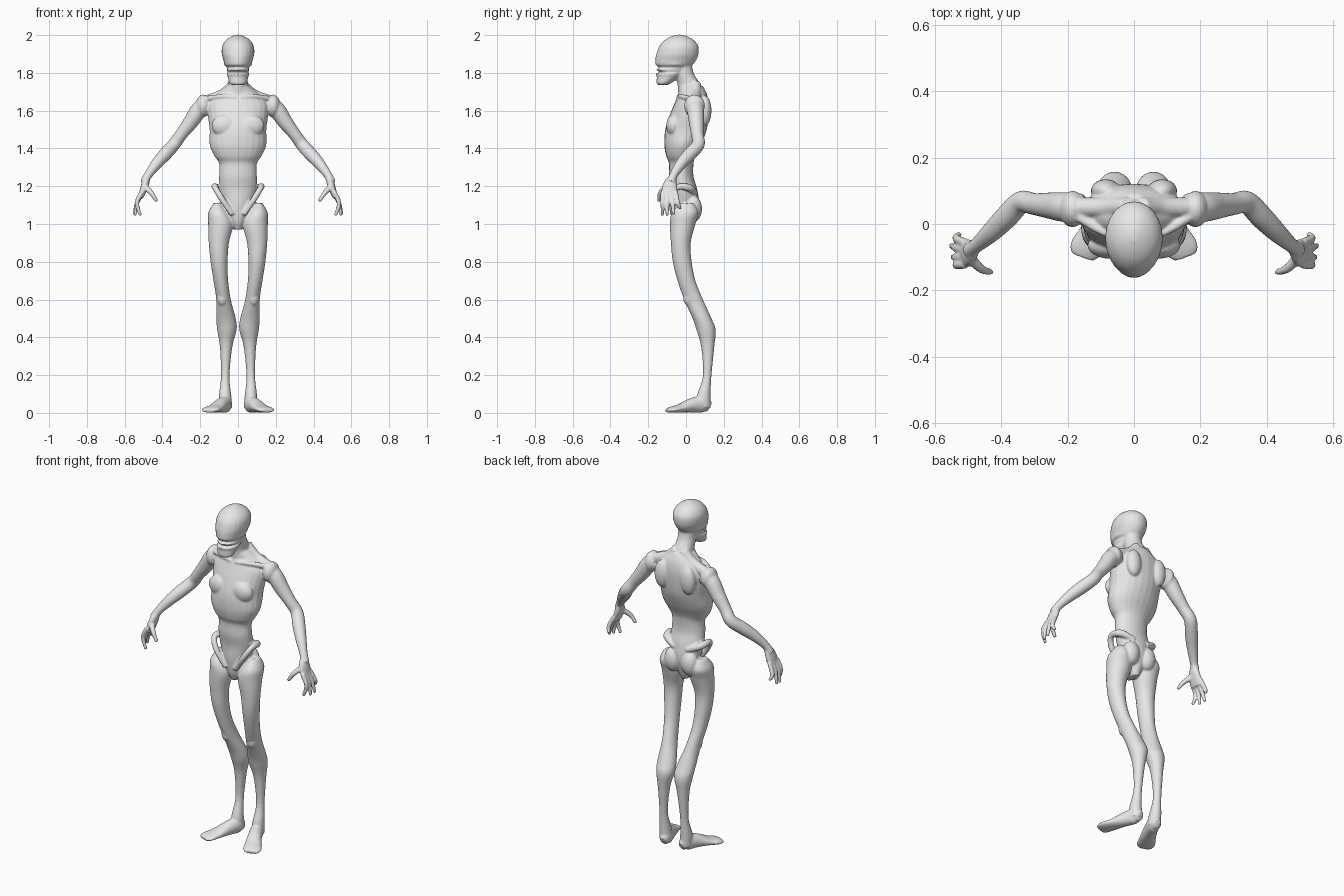
import bpy
import bmesh
import math
from mathutils import Vector, Matrix

if "Cube" in bpy.data.objects:
    bpy.data.objects.remove(bpy.data.objects["Cube"], do_unlink=True)

SIDES = 24
STEPS = 5
UP = Vector((0, 0, 1))
DEPTH = Vector((0, 1, 0))
body_mesh = bmesh.new()


def spline(rows):
    """Catmull-Rom interpolation of every column in a list of sections."""
    result = []
    last = len(rows) - 1
    for i in range(last):
        a, b = rows[max(i - 1, 0)], rows[i]
        c, d = rows[i + 1], rows[min(i + 2, last)]
        for step in range(STEPS):
            t = step / STEPS
            result.append([
                q + t / 2 * (r - p + t * (2 * p - 5 * q + 4 * r - s + t * (3 * (q - r) + s - p)))
                for p, q, r, s in zip(a, b, c, d)])
    result.append(list(rows[-1]))
    return result


def skin(rings, paired):
    """Bridge rings into a closed shell, on one or both sides of the body."""
    for side in ((1, -1) if paired else (1,)):
        loops = [[body_mesh.verts.new((side * p.x, p.y, max(p.z, 0))) for p in ring]
                 for ring in rings]
        for low, high in zip(loops, loops[1:]):
            for i in range(SIDES):
                j = (i + 1) % SIDES
                body_mesh.faces.new((low[i], low[j], high[j], high[i]))
        body_mesh.faces.new(loops[0][::-1])
        body_mesh.faces.new(loops[-1])


def ellipse(center, across, along):
    angles = [math.tau * i / SIDES for i in range(SIDES)]
    return [center + across * math.cos(a) + along * math.sin(a) for a in angles]


def stack(rows, paired=False):
    """Level sections: height, inner x, outer x, front y, back y."""
    rings = []
    for z, x0, x1, front, back in spline(rows):
        center = Vector(((x0 + x1) / 2, (front + back) / 2, z))
        rings.append(ellipse(center, Vector(((x1 - x0) / 2, 0, 0)), DEPTH * (back - front) / 2))
    skin(rings, paired)


def trunk(rows):
    """Central level sections: height, half width, front y, back y."""
    stack([(z, -half, half, front, back) for z, half, front, back in rows])


def tube(rows, reference=DEPTH):
    """Paired limb along a path: x, y, z, radius and optional second radius."""
    path = spline([row if len(row) > 4 else (*row, row[3]) for row in rows])
    points = [Vector(row[:3]) for row in path]
    rings = []
    for i, row in enumerate(path):
        tangent = points[min(i + 1, len(path) - 1)] - points[max(i - 1, 0)]
        across = tangent.cross(reference).normalized()
        along = tangent.cross(across).normalized()
        rings.append(ellipse(points[i], across * row[3], along * row[4]))
    skin(rings, True)


def bulge(center, size):
    """Paired ellipsoid for a muscle or a bony knob."""
    for side in (1, -1):
        place = Matrix.Translation((side * center[0], center[1], center[2]))
        bmesh.ops.create_uvsphere(body_mesh, u_segments=SIDES, v_segments=SIDES // 2, radius=1,
                                  matrix=place @ Matrix.Diagonal((*size, 1)))


# Torso: pelvis, narrow waist, rib cage, shoulders
trunk([(.97, .02, -.05, .03), (1.02, .05, -.07, .05), (1.1, .08, -.08, .07),
       (1.18, .1, -.08, .06), (1.25, .1, -.09, .04), (1.32, .1, -.09, .04),
       (1.36, .125, -.105, .05), (1.42, .15, -.115, .08), (1.5, .15, -.11, .11),
       (1.58, .16, -.085, .12), (1.64, .16, -.06, .12), (1.69, .11, -.04, .11),
       (1.73, .06, -.04, .09)])

# Neck
trunk([(1.66, .06, -.04, .1), (1.74, .052, -.045, .075), (1.8, .05, -.06, .04),
       (1.86, .05, -.05, .03)])

# Head: chin, grooved mouth, eyeless brow, domed skull
trunk([(1.735, .025, -.145, -.1), (1.745, .045, -.155, -.08), (1.78, .055, -.155, -.03),
       (1.795, .06, -.16, -.01), (1.805, .054, -.138, 0), (1.816, .06, -.158, .01),
       (1.829, .058, -.14, .02), (1.842, .07, -.16, .035), (1.87, .078, -.162, .055),
       (1.9, .086, -.157, .066), (1.94, .084, -.142, .066), (1.97, .067, -.117, .045),
       (1.99, .04, -.085, .015), (2.002, .01, -.05, -.02)])

# Legs
stack([(1.11, .09, .13, -.03, .04), (1.06, .05, .157, -.075, .065), (1, .025, .158, -.085, .05),
       (.9, .048, .155, -.08, .025), (.8, .055, .145, -.07, .03), (.7, .052, .13, -.045, .05),
       (.6, .038, .115, -.01, .09), (.5, .012, .115, .035, .135), (.44, .007, .11, .055, .157),
       (.35, .03, .096, .08, .15), (.2, .045, .09, .09, .135), (.1, .037, .1, .06, .13),
       (.03, .03, .1, .05, .13)], paired=True)

# Feet, toes turned outward
tube([(.06, .125, .03, .02, .025), (.065, .09, .045, .034, .045), (.09, .03, .04, .038, .038),
      (.12, -.03, .025, .045, .023), (.145, -.075, .017, .05, .016), (.155, -.1, .012, .035, .01)],
     reference=UP)

# Arms
tube([(.15, .05, 1.63, .04), (.2, .05, 1.61, .045), (.25, .055, 1.54, .04),
      (.3, .06, 1.475, .033), (.34, .065, 1.42, .034), (.385, .02, 1.37, .035),
      (.43, -.025, 1.32, .03), (.475, -.065, 1.26, .022), (.495, -.08, 1.22, .024)])

# Palms
tube([(.48, -.07, 1.25, .018, .02), (.495, -.085, 1.2, .02, .04), (.515, -.09, 1.14, .014, .042)])

# Four fingers fanned front to back
for number, tip in enumerate([(.515, -.125, 1.045), (.545, -.1, 1.045),
                              (.55, -.065, 1.05), (.525, -.03, 1.08)]):
    root_y = -.122 + .022 * number
    tube([(.508, root_y, 1.17, .013), (.535, (root_y + tip[1]) / 2, 1.11, .012), (*tip, .008)])

# Thumbs
tube([(.495, -.1, 1.2, .017), (.46, -.135, 1.165, .013), (.43, -.145, 1.12, .009)])

# Flared hip crests, collarbones, neck-to-shoulder muscles
tube([(.03, -.07, 1.05, .014), (.09, -.075, 1.14, .016), (.122, -.045, 1.195, .016),
      (.11, .02, 1.19, .02), (.04, .05, 1.16, .015)], reference=UP)
tube([(.015, -.04, 1.67, .012), (.09, -.025, 1.675, .012), (.18, .03, 1.66, .016)], reference=UP)
tube([(.02, .05, 1.74, .03), (.08, .05, 1.685, .03), (.17, .05, 1.65, .03)], reference=UP)

# Shoulder caps, shoulder blades, chest, buttocks, knees, ankles, cheekbones
bulge((.185, .045, 1.625), (.04, .055, .06))
bulge((.085, .1, 1.6), (.045, .035, .08))
bulge((.07, -.065, 1.52), (.07, .04, .06))
bulge((.055, .04, 1.08), (.05, .045, .07))
bulge((.082, .015, .61), (.03, .03, .045))
bulge((.068, .09, .09), (.033, .03, .02))
bulge((.05, -.06, 1.85), (.025, .05, .018))

# Fuse everything into one continuous skin
bmesh.ops.recalc_face_normals(body_mesh, faces=body_mesh.faces)
mesh = bpy.data.meshes.new("body")
body_mesh.to_mesh(mesh)
body_mesh.free()
body = bpy.data.objects.new("body", mesh)
bpy.context.collection.objects.link(body)

grey = bpy.data.materials.new("plain grey skin")
grey.use_nodes = True
colour = (.8, .8, .8, 1)
grey.diffuse_color = colour
for node in grey.node_tree.nodes:
    if node.type == "BSDF_PRINCIPLED":
        node.inputs["Base Color"].default_value = colour
mesh.materials.append(grey)

remesh = body.modifiers.new("fuse", "REMESH")
remesh.mode = "VOXEL"
remesh.voxel_size = .005
remesh.use_smooth_shade = True
soften = body.modifiers.new("soften", "SMOOTH")
soften.factor = .5
soften.iterations = 4

bpy.ops.object.select_all(action="DESELECT")
body.select_set(True)
bpy.context.view_layer.objects.active = body
for name in ("fuse", "soften"):
    bpy.ops.object.modifier_apply(modifier=name)
bpy.ops.object.shade_smooth()
